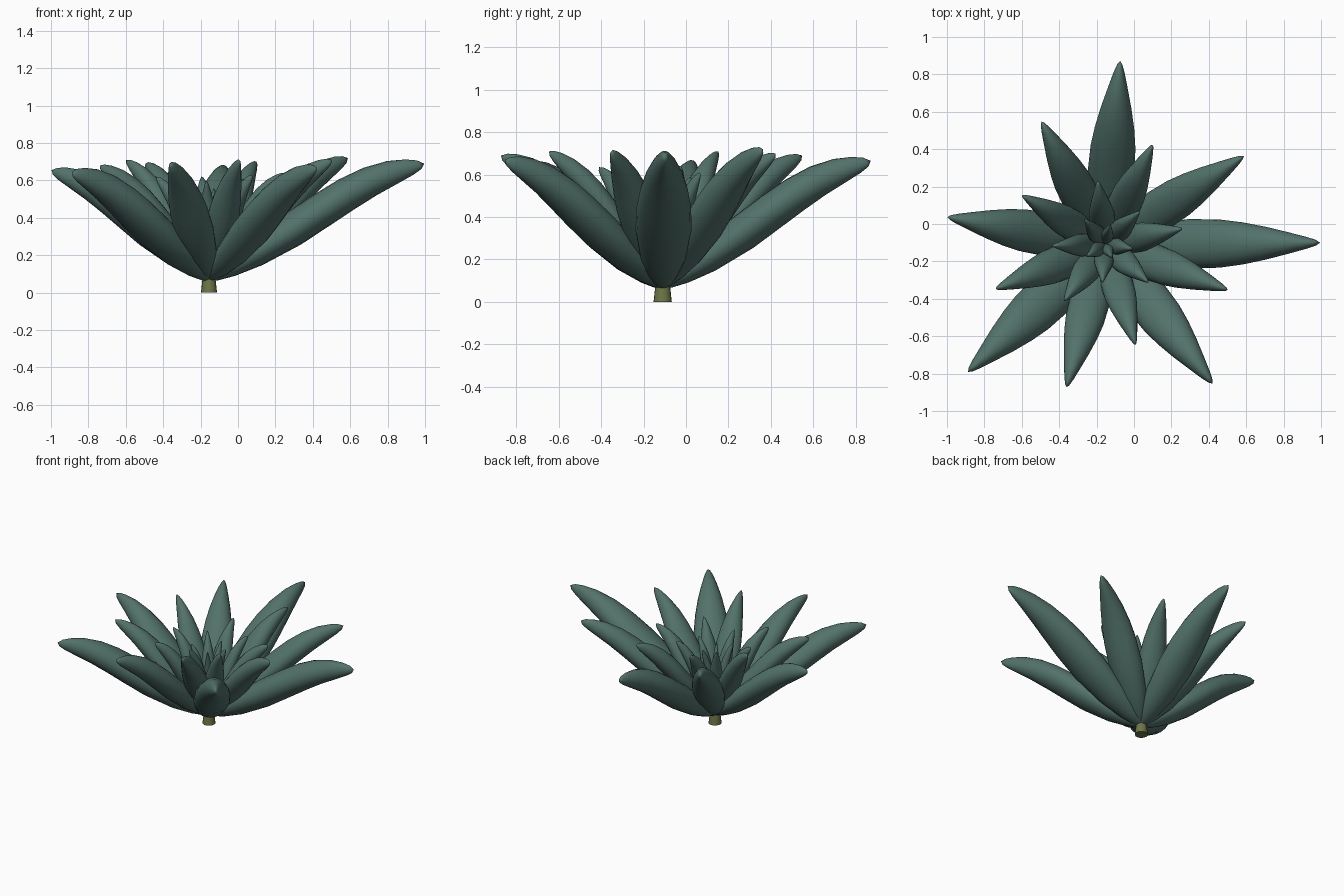
import bpy, bmesh, math
from mathutils import Vector

if "Cube" in bpy.data.objects:
    bpy.data.objects.remove(bpy.data.objects["Cube"])


def make_material(name, color):
    mat = bpy.data.materials.new(name)
    mat.use_nodes = True
    mat.diffuse_color = color
    mat.node_tree.nodes["Principled BSDF"].inputs["Base Color"].default_value = color
    return mat


leaf_green = make_material("blue green leaf", (0.085, 0.168, 0.145, 1))
stem_olive = make_material("olive stem", (0.15, 0.18, 0.06, 1))

CENTER = Vector((-0.155, -0.11, 0.0))
BASE_HEIGHT = 0.075
SIDES = 20
# Leaf outline: position along leaf, relative width, relative thickness
OUTLINE = [(0, .15, .15), (.03, .31, .34), (.1, .54, .58), (.22, .82, .83), (.4, 1, 1), (.55, .97, 1),
           (.66, .85, .97), (.77, .66, .88), (.87, .43, .72), (.94, .25, .5), (.98, .12, .28)]
# Horizontal reach of each leaf, from the outermost to the bud
REACH = [1.15, 1, .985, .94, .855, .88, .79, .74, .70, .63, .59, .56, .515,
         .42, .37, .34, .305, .28, .255, .20, .17, .15, .115, .11, .08]
# Height of each leaf tip
HEIGHT = [.69, .645, .665, .67, .655, .72, .69, .69, .71, .68, .7, .71, .71,
          .64, .635, .62, .63, .62, .61, .6, .59, .58, .57, .56, .55]


def finish(name, bm, mat):
    bmesh.ops.recalc_face_normals(bm, faces=bm.faces)
    mesh = bpy.data.meshes.new(name)
    bm.to_mesh(mesh)
    bm.free()
    mesh.materials.append(mat)
    obj = bpy.data.objects.new(name, mesh)
    bpy.context.collection.objects.link(obj)
    bpy.ops.object.select_all(action="DESELECT")
    obj.select_set(True)
    bpy.context.view_layer.objects.active = obj
    bpy.ops.object.shade_smooth_by_angle(angle=math.radians(50))
    return obj


def make_leaf(name, angle, reach, height, width):
    """Thick pointed leaf with an arched spine and a drooping tip."""
    out = Vector((math.cos(angle), math.sin(angle), 0))
    base = CENTER + Vector((0, 0, BASE_HEIGHT))
    axis = out * reach + Vector((0, 0, height - BASE_HEIGHT))
    across = Vector((-out.y, out.x, 0))
    up = axis.cross(across).normalized()
    arch = 0.2 * width
    bm = bmesh.new()
    rings = []
    for t, w, h in OUTLINE:
        spine = base + axis * t + up * arch * math.sin(math.pi * t ** 2.2)
        rings.append([bm.verts.new(spine + across * (math.cos(a) * w * width / 2)
                                   + up * (math.sin(a) * h * width * 0.35))
                      for a in (2 * math.pi * k / SIDES for k in range(SIDES))])
    for low, high in zip(rings, rings[1:]):
        for k in range(SIDES):
            n = (k + 1) % SIDES
            bm.faces.new((low[k], low[n], high[n], high[k]))
    tip = bm.verts.new(base + axis)
    for k in range(SIDES):
        bm.faces.new((rings[-1][k], rings[-1][(k + 1) % SIDES], tip))
    bm.faces.new(rings[0])
    finish(name, bm, leaf_green)


# Leaves spiral inward by the golden angle
for i, (reach, height) in enumerate(zip(REACH, HEIGHT)):
    make_leaf(f"leaf_{i + 1}", math.radians(0.5 - 137.6 * i), reach, height, 0.265 - 0.0084 * i)

# Short tapered stem
bm = bmesh.new()
bmesh.ops.create_cone(bm, cap_ends=True, segments=16, radius1=0.043, radius2=0.032, depth=0.1)
stem = finish("stem", bm, stem_olive)
stem.location = CENTER + Vector((0, 0, 0.05))
